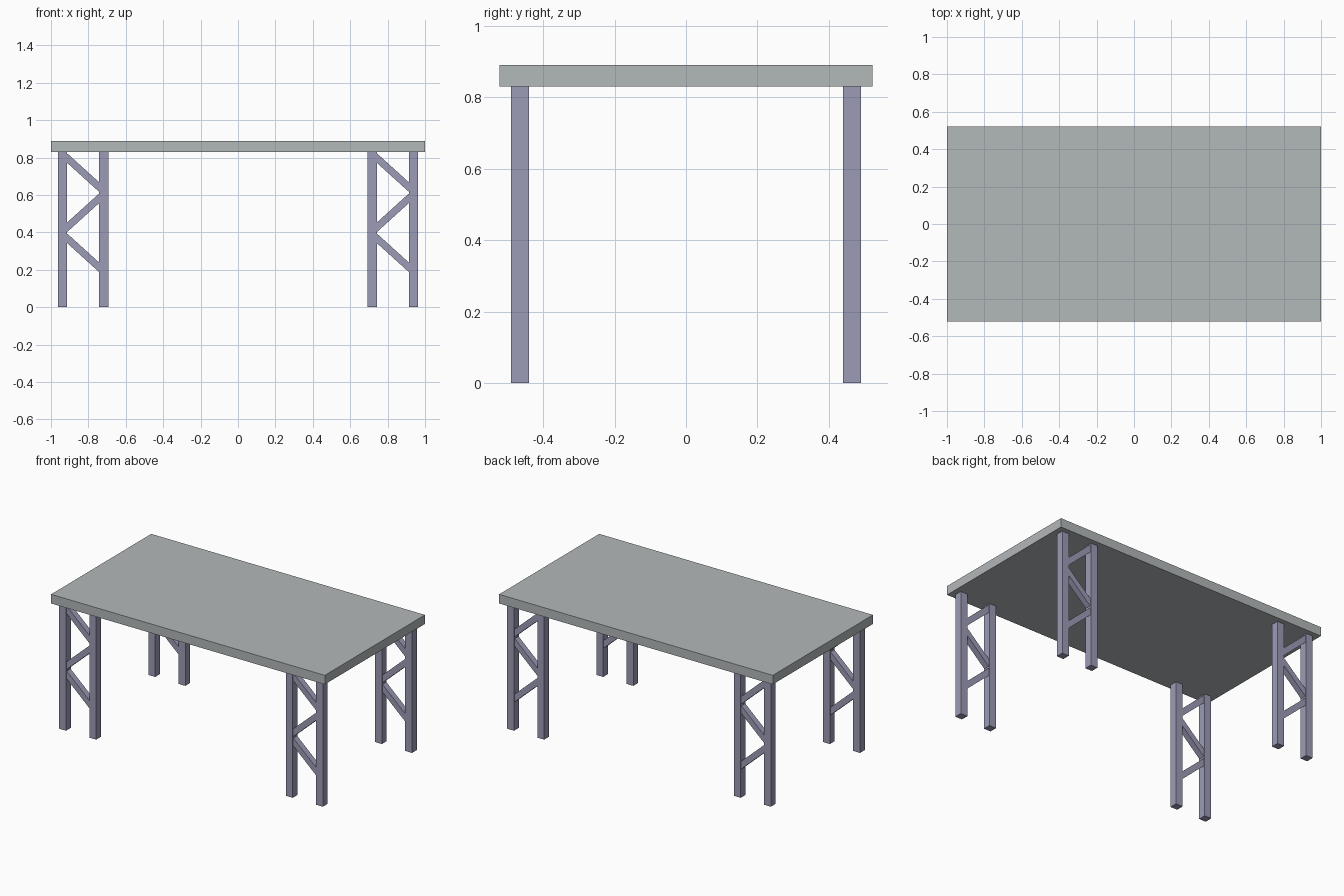
import bpy
from math import atan2, hypot

if "Cube" in bpy.data.objects:
    bpy.data.objects.remove(bpy.data.objects["Cube"])


def paint(name, rgb):
    mat = bpy.data.materials.new(name)
    mat.diffuse_color = (*rgb, 1)
    mat.use_nodes = True
    mat.node_tree.nodes["Principled BSDF"].inputs["Base Color"].default_value = mat.diffuse_color
    return mat


TOP_GREY = paint("top_grey", (0.45, 0.48, 0.49))
LEG_BLUE = paint("leg_blue_grey", (0.33, 0.33, 0.47))


def box(name, mat, size, loc, tilt=0.0):
    bpy.ops.mesh.primitive_cube_add(size=1, location=loc, rotation=(0, tilt, 0))
    ob = bpy.context.object
    ob.name = name
    ob.scale = size
    bpy.ops.object.transform_apply(location=False, rotation=False, scale=True)
    ob.data.materials.append(mat)
    return ob


TOP_UNDER, TOP_UPPER = 0.83, 0.89
POST = 0.05
HALF_GAP = 0.11          # post centre to middle of its pair

# Table top slab
box("table_top", TOP_GREY, (2.0, 1.045, TOP_UPPER - TOP_UNDER),
    (0, 0, (TOP_UPPER + TOP_UNDER) / 2))

# Zigzag brace heights: at the left post face, at the right post face
BRACES = [(0.797, 0.643), (0.428, 0.582), (0.368, 0.214)]

# Four lattice legs: the same pair of posts with braces at each corner
for side, x in (("left", -0.828), ("right", 0.828)):
    for end, y in (("front", -0.465), ("back", 0.465)):
        name = f"{end}_{side}_leg"
        for label, s in (("left", -1), ("right", 1)):
            box(f"{name}_{label}_post", LEG_BLUE, (POST, POST, TOP_UNDER),
                (x + s * HALF_GAP, y, TOP_UNDER / 2))
        # Diagonal braces between the posts, ends sunk into them
        run = 2 * HALF_GAP - POST
        for i, (z0, z1) in enumerate(BRACES):
            box(f"{name}_brace_{i + 1}", LEG_BLUE,
                (hypot(run, z1 - z0) + 0.03, 0.04, 0.038),
                (x, y, (z0 + z1) / 2), -atan2(z1 - z0, run))
